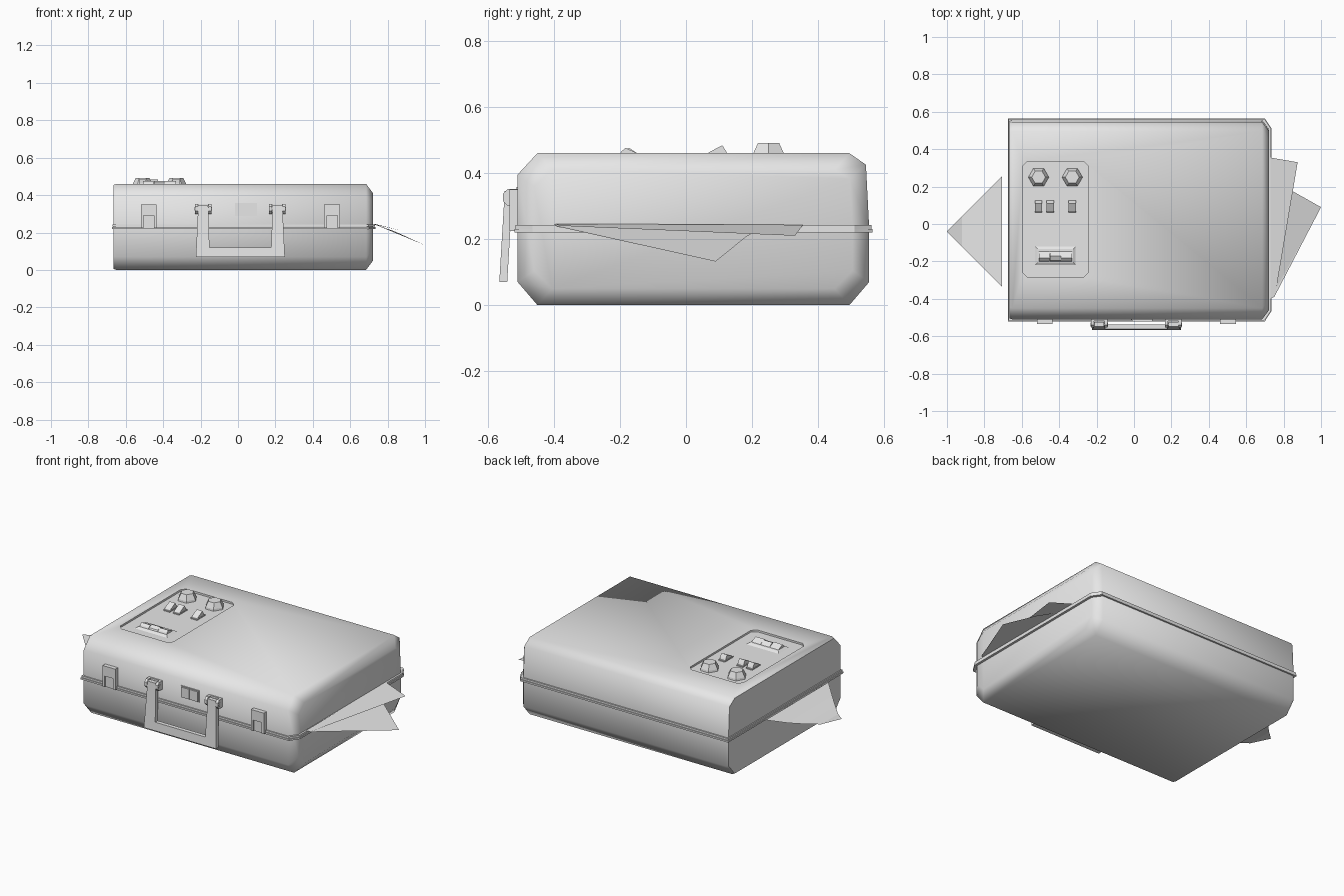
import bpy, bmesh, math
from math import cos, sin, radians

cube = bpy.data.objects.get("Cube")
if cube:
    bpy.data.objects.remove(cube, do_unlink=True)

GREY = (0.8, 0.8, 0.8, 1)
grey = bpy.data.materials.new("light_grey")
grey.use_nodes = True
grey.diffuse_color = GREY
grey.node_tree.nodes["Principled BSDF"].inputs["Base Color"].default_value = GREY


def loft(name, rings, caps=True):
    """Join equal-length rings of points into a skin, optionally capped."""
    bm = bmesh.new()
    rows = [[bm.verts.new(p) for p in ring] for ring in rings]
    n = len(rows[0])
    for a, b in zip(rows, rows[1:]):
        for i in range(n):
            bm.faces.new((a[i], a[(i + 1) % n], b[(i + 1) % n], b[i]))
    if caps:
        bm.faces.new(rows[0][::-1])
        bm.faces.new(rows[-1])
    bmesh.ops.recalc_face_normals(bm, faces=bm.faces)
    return finish(name, bm)


def finish(name, bm):
    mesh = bpy.data.meshes.new(name)
    bm.to_mesh(mesh)
    bm.free()
    mesh.materials.append(grey)
    obj = bpy.data.objects.new(name, mesh)
    bpy.context.collection.objects.link(obj)
    return obj


def box(name, x0, x1, y0, y1, z0, z1):
    return loft(name, [[(x0, y0, z), (x1, y0, z), (x1, y1, z), (x0, y1, z)] for z in (z0, z1)])


def plan(name, pts, z0, z1):
    return loft(name, [[(x, y, z) for x, y in pts] for z in (z0, z1)])


def along_x(name, pts, x0, x1):
    return loft(name, [[(x, y, z) for y, z in pts] for x in (x0, x1)])


def along_y(name, pts, y0, y1):
    return loft(name, [[(x, y, z) for x, z in pts] for y in (y0, y1)])


def sheet(name, faces):
    bm = bmesh.new()
    for pts in faces:
        bm.faces.new([bm.verts.new(p) for p in pts])
    bmesh.ops.remove_doubles(bm, verts=bm.verts, dist=0.0001)
    return finish(name, bm)


# Case shell: chamfered section lofted sideways, pinched at the right end
section = [(-0.45, 0), (0.495, 0), (0.555, 0.07), (0.555, 0.23), (0.545, 0.425),
           (0.495, 0.46), (-0.45, 0.46), (-0.51, 0.395), (-0.51, 0.07)]


def station(x, inset):
    sy, sz = 1 - inset / 0.53, 1 - inset / 0.23
    return [(x, 0.02 + (y - 0.02) * sy, 0.23 + (z - 0.23) * sz) for y, z in section]


case = loft("case", [station(-0.665, 0.005), station(-0.65, 0),
                     station(0.685, 0), station(0.722, 0.05)])

# Recessed control panel in the lid
c = 0.025
x0, x1, y0, y1 = -0.595, -0.245, -0.285, 0.335
FLOOR = 0.449
cutter = plan("panel_cutter", [(x0 + c, y0), (x1 - c, y0), (x1, y0 + c), (x1, y1 - c),
                               (x1 - c, y1), (x0 + c, y1), (x0, y1 - c), (x0, y0 + c)],
              FLOOR, 0.55)
cutter.hide_render = True
cut = case.modifiers.new("panel_recess", 'BOOLEAN')
cut.operation = 'DIFFERENCE'
cut.solver = 'EXACT'
cut.object = cutter
bpy.context.view_layer.objects.active = case
case.select_set(True)
bpy.ops.object.modifier_apply(modifier=cut.name)
bpy.data.objects.remove(cutter, do_unlink=True)
bpy.ops.object.shade_smooth_by_angle(angle=radians(60))

# Rims where lid and base meet
for name, g, z0, z1 in (("base_rim", 0.0, 0.22, 0.23), ("lid_rim", 0.003, 0.231, 0.242)):
    plan(name, [(-0.674 + g, -0.52 + g), (0.70 - g, -0.52 + g), (0.736 - g, -0.465),
                (0.736 - g, 0.51), (0.70 - g, 0.565 - g), (-0.674 + g, 0.565 - g)], z0, z1)

# Hexagonal knobs
for i, x in enumerate((-0.51, -0.33)):
    loft(f"knob_{i}", [[(x + r * cos(k * math.pi / 3), 0.25 + r * sin(k * math.pi / 3), z)
                        for k in range(6)]
                       for r, z in ((0.055, FLOOR), (0.053, 0.46), (0.037, 0.491))])

# Toggle switches on small plates
for i, x in enumerate((-0.51, -0.448, -0.33)):
    box(f"switch_plate_{i}", x - 0.021, x + 0.021, 0.055, 0.135, FLOOR - 0.003, 0.455)
    along_x(f"switch_{i}", [(0.06, 0.452), (0.128, 0.452), (0.122, 0.465),
                            (0.11, 0.484), (0.07, 0.463)], x - 0.019, x + 0.019)

# Row of rocker buttons in a sloped frame
loft("button_frame", [[(-0.42 + sx * w, -0.17 + sy * d, z)
                       for sx, sy in ((-1, -1), (1, -1), (1, 1), (-1, 1))]
                      for w, d, z in ((0.108, 0.05, FLOOR), (0.095, 0.036, 0.457))])
for i, (x, peak) in enumerate(((-0.48, -0.183), (-0.42, -0.172), (-0.36, -0.183))):
    along_x(f"button_{i}", [(-0.202, 0.454), (-0.143, 0.454), (-0.15, 0.461),
                            (peak, 0.476), (-0.196, 0.465)], x - 0.029, x + 0.029)

# Latches: arched frame around a lower tongue
for side, x in (("right", -0.477), ("left", 0.503)):
    w, t = 0.042, 0.028
    arch = [(x - w, 0.225), (x - w, 0.35), (x + w, 0.35), (x + w, 0.225),
            (x + t, 0.225), (x + t, 0.29), (x - t, 0.29), (x - t, 0.225)]
    along_y(f"{side}_latch", arch, -0.535, -0.505)
    box(f"{side}_latch_tongue", x - t, x + t, -0.526, -0.505, 0.225, 0.29)

# Carry handle: tapered U hanging slightly outward
MID = 0.0125
half = [(0.225, 0.345), (0.238, 0.07)]
inner = [(0.165, 0.12), (0.172, 0.345)]
right_half = half[::-1] and [inner[1], inner[0]]
outline = ([(MID - x, z) for x, z in half] + [(MID + x, z) for x, z in half[::-1]]
           + [(MID + x, z) for x, z in inner[::-1]] + [(MID - x, z) for x, z in inner])
loft("handle", [[(x, y - (0.345 - z) * 0.06, z) for x, z in outline]
                for y in (-0.549, -0.525)])

# Handle brackets: paired ears, a pin and a wall plate
for side, s in (("right", -1), ("left", 1)):
    x = MID + s * 0.198
    for k in (-1, 1):
        e = x + k * 0.036
        along_x(f"{side}_bracket_ear", [(-0.505, 0.3), (-0.54, 0.3), (-0.554, 0.315),
                                        (-0.554, 0.338), (-0.54, 0.352), (-0.505, 0.352)],
                e - 0.008, e + 0.008)
    along_x(f"{side}_bracket_pin", [(-0.537 + 0.011 * cos(k * math.pi / 3),
                                     0.326 + 0.011 * sin(k * math.pi / 3)) for k in range(6)],
            x - 0.046, x + 0.046)
    box(f"{side}_bracket_plate", x - 0.036, x + 0.036, -0.518, -0.505, 0.3, 0.352)

# Lock between the handle brackets
box("lock_plate", -0.017, 0.102, -0.514, -0.505, 0.287, 0.357)
for i, x in enumerate((0.015, 0.071)):
    box(f"lock_button_{i}", x - 0.027, x + 0.027, -0.521, -0.505, 0.292, 0.352)

# Papers caught in the seam
sheet("left_upper_paper", [[(0.73, -0.40, 0.246), (0.755, -0.38, 0.24),
                            (0.875, 0.33, 0.21), (0.73, 0.355, 0.243)]])
sheet("left_lower_paper", [[(0.73, -0.40, 0.244), (0.75, -0.39, 0.238), (1.0, 0.09, 0.132)],
                           [(0.73, -0.40, 0.244), (1.0, 0.09, 0.132),
                            (0.84, 0.18, 0.205), (0.73, 0.24, 0.242)]])
rows = [(-0.705, 0.295, 0.245), (-0.79, 0.21, 0.218), (-0.86, 0.14, 0.203),
        (-0.92, 0.08, 0.195), (-0.999, 0.001, 0.218)]
sheet("right_paper", [[(a[0], -0.04 - a[1], a[2]), (b[0], -0.04 - b[1], b[2]),
                       (b[0], -0.04 + b[1], b[2]), (a[0], -0.04 + a[1], a[2])]
                      for a, b in zip(rows, rows[1:])])
